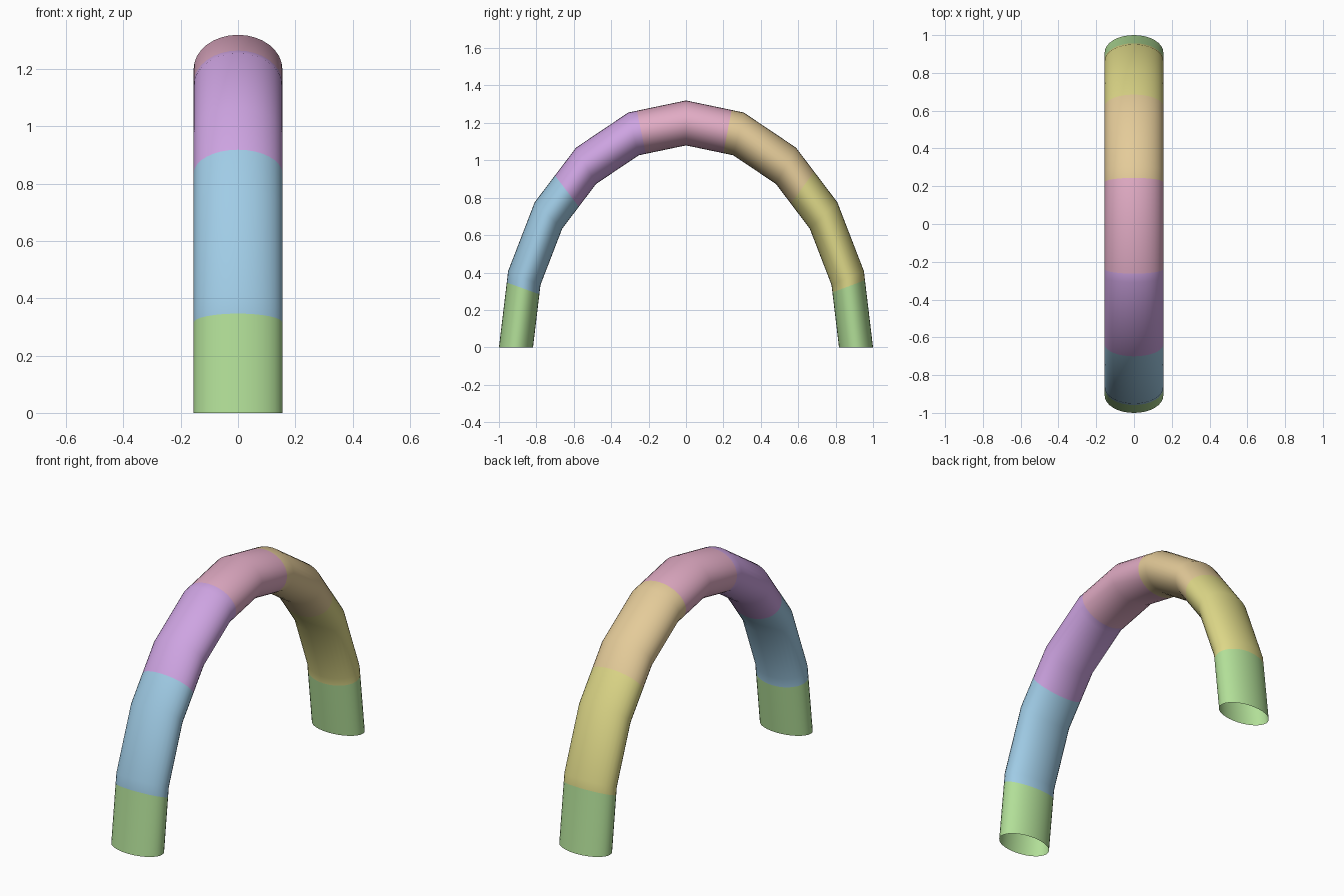
import bpy, bmesh, math

if "Cube" in bpy.data.objects:
    bpy.data.objects.remove(bpy.data.objects["Cube"])

SEGMENTS = 10            # straight pieces along the half ring
SIDES = 32               # sides of the oval cross-section
RING, HALF_DEPTH, HALF_WIDTH, STRETCH = 0.909, 0.091, 0.155, 1.32

# Colour bands from the front foot (-y) over the top to the back foot
GREEN, BLUE, PURPLE = (178, 223, 152), (160, 204, 230), (206, 164, 226)
PINK, TAN, YELLOW = (226, 172, 197), (228, 203, 153), (222, 216, 136)
COLOURS = [("green", GREEN), ("blue", BLUE), ("purple", PURPLE),
           ("pink", PINK), ("tan", TAN), ("yellow", YELLOW)]
CUTS = [0.85, 2.49, 4.15, 5.79, 7.44, 9.12]   # band edges, in segments


def linear(c):
    c /= 255
    return c / 12.92 if c <= 0.04045 else ((c + 0.055) / 1.055) ** 2.4


def spine(u):
    """Point on the faceted half circle, u in segments."""
    i = min(int(u), SEGMENTS - 1)
    f = u - i
    a, b = (math.pi * k / SEGMENTS for k in (i, i + 1))
    return (-(math.cos(a) * (1 - f) + math.cos(b) * f),
            math.sin(a) * (1 - f) + math.sin(b) * f)


# Arch: open oval tube swept over a stretched half ring
stops = sorted(list(range(SEGMENTS + 1)) + CUTS)
bm = bmesh.new()
rings = []
for u in stops:
    dy, dz = spine(u)
    ring = []
    for k in range(SIDES):
        t = 2 * math.pi * k / SIDES
        r = RING + HALF_DEPTH * math.cos(t)
        ring.append(bm.verts.new((HALF_WIDTH * math.sin(t), dy * r,
                                  max(0, dz * r * STRETCH))))
    rings.append(ring)

for n in range(len(stops) - 1):
    middle = (stops[n] + stops[n + 1]) / 2
    band = sum(middle > c for c in CUTS) % len(COLOURS)   # last band is green again
    a, b = rings[n], rings[n + 1]
    for k in range(SIDES):
        j = (k + 1) % SIDES
        face = bm.faces.new((a[k], a[j], b[j], b[k]))
        face.material_index = band

# Make the normals point away from the tube's centre line
bm.normal_update()
top = max(bm.faces, key=lambda f: f.calc_center_median().z)
if top.normal.z < 0:
    bmesh.ops.reverse_faces(bm, faces=bm.faces[:])

mesh = bpy.data.meshes.new("arch")
bm.to_mesh(mesh)
bm.free()
for name, rgb in COLOURS:
    mat = bpy.data.materials.new(name)
    mat.diffuse_color = (*[linear(c) for c in rgb], 1)
    mat.use_nodes = True
    mat.node_tree.nodes["Principled BSDF"].inputs["Base Color"].default_value = mat.diffuse_color
    mesh.materials.append(mat)

arch = bpy.data.objects.new("arch", mesh)
bpy.context.collection.objects.link(arch)
bpy.context.view_layer.objects.active = arch
arch.select_set(True)
bpy.ops.object.shade_smooth_by_angle(angle=math.radians(35))
